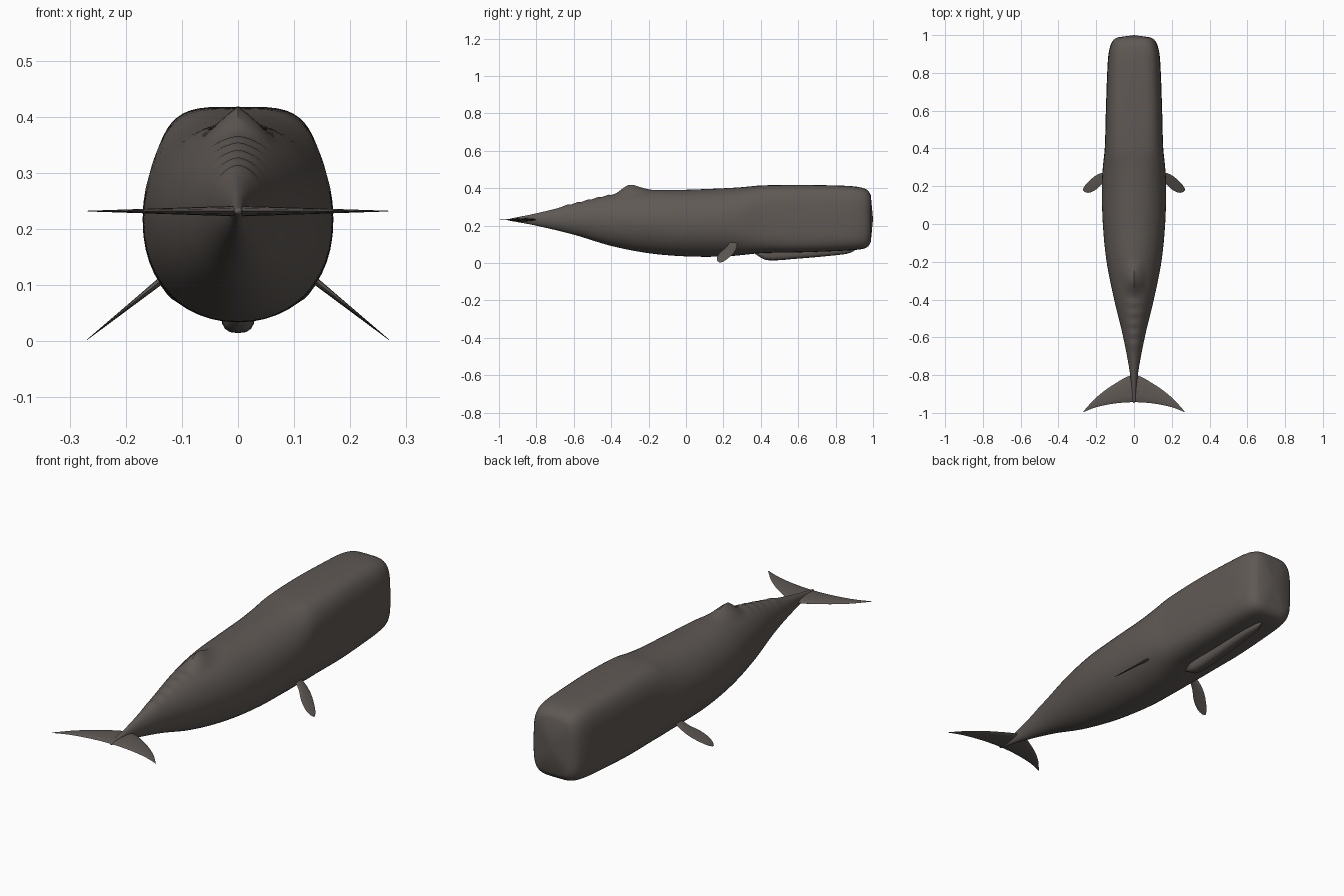
import bpy, bmesh, math
from mathutils import Vector

cube = bpy.data.objects.get("Cube")
if cube:
    bpy.data.objects.remove(cube, do_unlink=True)

skin = bpy.data.materials.new("dark grey brown skin")
skin.use_nodes = True
COLOUR = (0.115, 0.1, 0.09, 1)
skin.diffuse_color = COLOUR
skin.node_tree.nodes["Principled BSDF"].inputs["Base Color"].default_value = COLOUR


def finish(name, bm, angle):
    bmesh.ops.recalc_face_normals(bm, faces=bm.faces)
    mesh = bpy.data.meshes.new(name)
    bm.to_mesh(mesh)
    bm.free()
    mesh.materials.append(skin)
    ob = bpy.data.objects.new(name, mesh)
    bpy.context.collection.objects.link(ob)
    bpy.ops.object.select_all(action='DESELECT')
    ob.select_set(True)
    bpy.context.view_layer.objects.active = ob
    bpy.ops.object.shade_smooth_by_angle(angle=math.radians(angle))
    return ob


def sample(stations, y):
    """Smooth interpolation of every station column at y."""
    n = len(stations)
    i = max(k for k in range(n - 1) if stations[k][0] <= y + 1e-9)
    a, b = stations[i], stations[i + 1]
    p, q = stations[max(i - 1, 0)], stations[min(i + 2, n - 1)]
    h = b[0] - a[0]
    t = (y - a[0]) / h
    out = []
    for c in range(1, len(a)):
        m0 = (b[c] - p[c]) / (b[0] - p[0]) * h
        m1 = (q[c] - a[c]) / (q[0] - a[0]) * h
        out.append((2*t**3 - 3*t*t + 1) * a[c] + (t**3 - 2*t*t + t) * m0
                   + (3*t*t - 2*t**3) * b[c] + (t**3 - t*t) * m1)
    return out


def loft(name, rings, ends, angle):
    """Skin closed rings, capping with an apex point at both ends."""
    bm = bmesh.new()
    loops = [[bm.verts.new(p) for p in ring] for ring in rings]
    n = len(loops[0])
    for a, b in zip(loops, loops[1:]):
        for k in range(n):
            bm.faces.new((a[k], a[(k+1) % n], b[(k+1) % n], b[k]))
    for loop, end in zip((loops[0], loops[-1]), ends):
        tip = bm.verts.new(end)
        for k in range(n):
            bm.faces.new((loop[k], loop[(k+1) % n], tip))
    return finish(name, bm, angle)


def section(y, half, low, high, power, taper=0.0, count=48):
    """Superellipse ring, narrowed towards the top by taper."""
    ring = []
    for k in range(count):
        a = 2 * math.pi * k / count
        c, s = math.cos(a), math.sin(a)
        x = math.copysign(abs(c) ** (2 / power), c)
        z = math.copysign(abs(s) ** (2 / power), s)
        x *= half * (1 - taper * max(z, 0) ** 2)
        ring.append(Vector((x, y, (low + high) / 2 + z * (high - low) / 2)))
    return ring


# body: y, half width, bottom, top, squareness, top taper
BODY = [
    (-0.94, .008, .226, .238, 2, 0), (-0.8, .02, .2, .266, 2, 0),
    (-0.6, .057, .152, .315, 2, 0), (-0.4, .105, .092, .362, 2, 0),
    (-0.2, .145, .053, .388, 2, 0), (0, .165, .036, .392, 2.1, 0),
    (.2, .17, .035, .4, 2.2, 0), (.3, .165, .043, .406, 2.6, .03),
    (.4, .155, .053, .415, 3.5, .08), (.6, .149, .057, .418, 4.2, .1),
    (.8, .142, .064, .415, 4.2, .1), (.9, .135, .07, .41, 4.2, .08),
    (.95, .123, .077, .4, 4.2, .06), (.975, .108, .09, .386, 4.2, .05),
    (.988, .088, .112, .364, 4, .03)]

# dorsal hump height above the back
HUMP = [(-.41, 0), (-.37, .008), (-.34, .026), (-.31, .04), (-.28, .037),
        (-.24, .02), (-.19, .004), (-.14, 0)]


def crest(y):
    if HUMP[0][0] < y < HUMP[-1][0]:
        return sample(HUMP, y)[0]
    if -0.68 < y <= -0.41:                       # knuckles along the tail stock
        return .007 * (((y + 0.68) / 0.054) % 1)
    return 0


rings = []
ys = [-0.94 + 0.0135 * k for k in range(137)] + [.92, .935, .95, .963, .975, .983, .988]
for y in ys:
    ring = section(y, *sample(BODY, y))
    middle = sum(p.z for p in ring) / len(ring)
    for p in ring:
        if p.z > middle:
            p.z += crest(y) * max(0, 1 - abs(p.x) / 0.06)
    rings.append(ring)
loft("body", rings, ((0, -0.95, .232), (0, 1.0, .235)), 40)

# lower jaw: y, half width, bottom, top, squareness
JAW = [(.375, .008, .045, .06, 2), (.43, .028, .016, .08, 2.6),
       (.6, .028, .024, .08, 2.6), (.8, .024, .042, .09, 2.6),
       (.87, .016, .052, .09, 2.4), (.9, .006, .066, .09, 2)]
jaw_rings = [section(y, *sample(JAW, y), count=16)
             for y in [.375 + .525 * k / 24 for k in range(25)]]
loft("lower_jaw", jaw_rings, ((0, .36, .055), (0, .905, .078)), 50)


def fin(name, spans, side, height, thickness):
    """Thin blade from (x, leading y, trailing y) spans; height(x) gives z."""
    rings = []
    for k in range(17):
        x = spans[0][0] + (spans[-1][0] - spans[0][0]) * k / 16
        lead, trail = sample(spans, x)
        t = thickness * (1 - k / 16) + .0006
        ring = []
        for j in range(12):
            a = math.pi * j / 6
            y = (lead + trail) / 2 + (lead - trail) / 2 * math.cos(a)
            ring.append((side * x, y, height(x) + t * math.sin(a)))
        rings.append(ring)
    x0, xn = spans[0], spans[-1]
    ends = [(side * s[0], (s[1] + s[2]) / 2, height(s[0])) for s in (x0, xn)]
    loft(name, rings, ends, 60)


FLIPPER = [(.13, .275, .235), (.165, .272, .215), (.2, .258, .183),
           (.235, .23, .166), (.258, .206, .168), (.269, .187, .178)]
FLUKE = [(0, -.795, -.943), (.05, -.815, -.945), (.1, -.845, -.95),
         (.15, -.878, -.958), (.21, -.928, -.973), (.268, -.992, -.996)]
for side, word in ((1, "left"), (-1, "right")):
    fin(word + "_flipper", FLIPPER, side, lambda x: .098 - (x - .15) * .8, .008)
    fin(word + "_fluke", FLUKE, side, lambda x: .232, .009)
